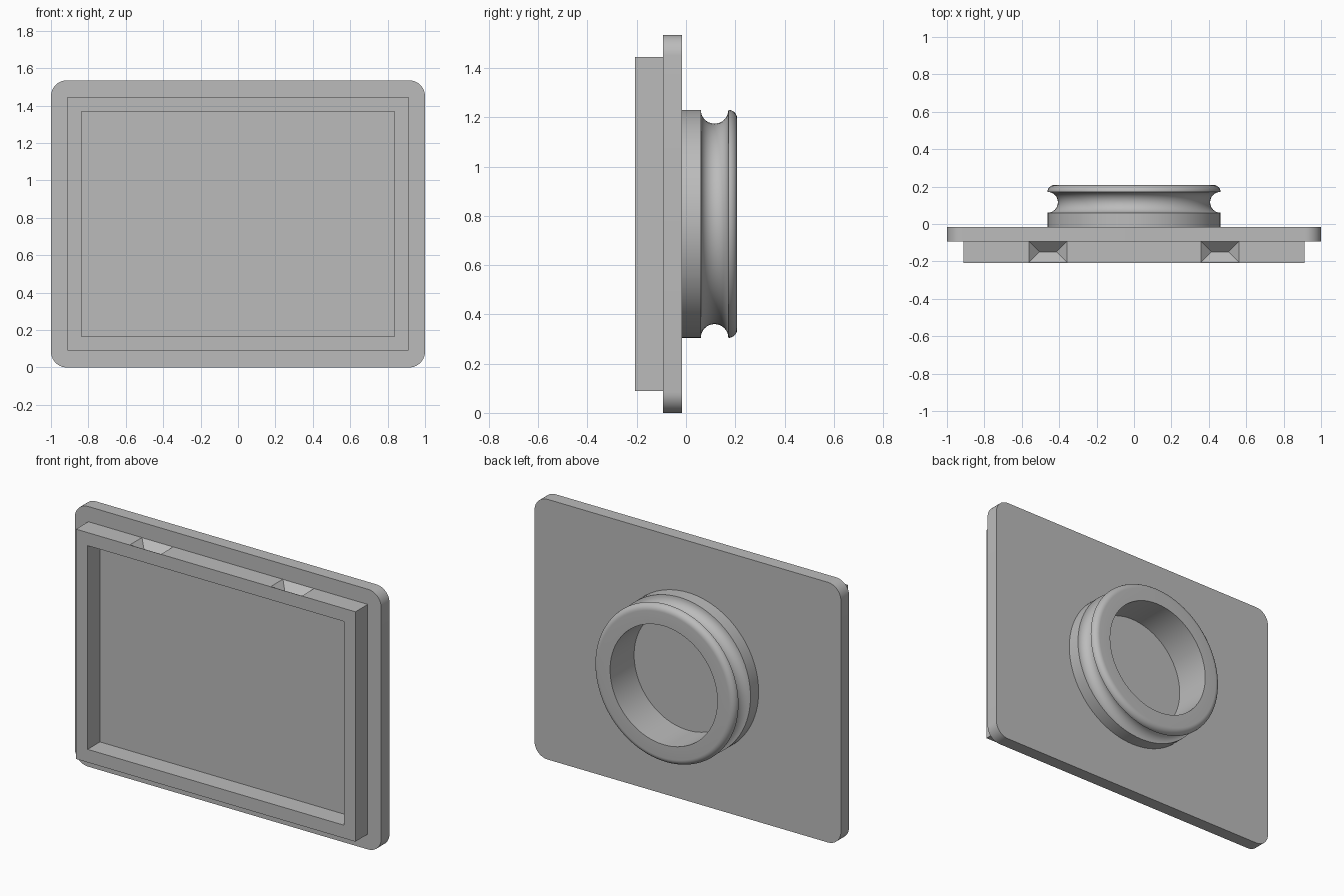
import bpy, bmesh, math
from mathutils import Vector, Matrix

old = bpy.data.objects.get("Cube")
if old:
    bpy.data.objects.remove(old, do_unlink=True)

grey = bpy.data.materials.new("plain_grey")
grey.use_nodes = True
grey.diffuse_color = (0.5, 0.5, 0.5, 1)
grey.node_tree.nodes["Principled BSDF"].inputs["Base Color"].default_value = (0.5, 0.5, 0.5, 1)

HEIGHT = 1.535
MID = HEIGHT / 2
FRONT, SEAM, BACK, RIM = -0.208, -0.093, -0.016, 0.208


def finish(name, bm):
    bmesh.ops.recalc_face_normals(bm, faces=bm.faces)
    mesh = bpy.data.meshes.new(name)
    bm.to_mesh(mesh)
    bm.free()
    mesh.materials.append(grey)
    obj = bpy.data.objects.new(name, mesh)
    bpy.context.collection.objects.link(obj)
    return obj


def activate(obj):
    bpy.ops.object.select_all(action="DESELECT")
    obj.select_set(True)
    bpy.context.view_layer.objects.active = obj


def smooth(obj):
    activate(obj)
    bpy.ops.object.shade_smooth_by_angle(angle=math.radians(30))


def box(name, half_x, half_z, y0, y1, corner=0):
    bm = bmesh.new()
    size = Matrix.Diagonal((2 * half_x, y1 - y0, 2 * half_z, 1))
    bmesh.ops.create_cube(bm, size=1, matrix=Matrix.Translation((0, (y0 + y1) / 2, MID)) @ size)
    if corner:
        edges = [e for e in bm.edges if abs(e.verts[0].co.y - e.verts[1].co.y) > 0.01]
        bmesh.ops.bevel(bm, geom=edges, offset=corner, segments=10, profile=0.5, affect="EDGES")
    return finish(name, bm)


def notch_cutter(x, side):
    # Inverted hip roof with 45 degree slopes, standing a little proud of the frame
    depth, lift, half_x = 0.0565, 0.02, 0.102
    bm = bmesh.new()
    surface = MID + side * 0.678
    verts = []
    for sx in (-1, 1):
        for sy in (-1, 1):
            verts.append(bm.verts.new((x + sx * (half_x + lift), -0.149 + sy * (depth + lift),
                                       surface + side * lift)))
        verts.append(bm.verts.new((x + sx * (half_x - depth), -0.149, surface - side * depth)))
    bmesh.ops.convex_hull(bm, input=verts)
    return finish("notch_cutter", bm)


def cut(obj, cutter):
    cutter.hide_render = True
    mod = obj.modifiers.new("cut", "BOOLEAN")
    mod.operation = "DIFFERENCE"
    mod.solver = "EXACT"
    mod.object = cutter
    activate(obj)
    bpy.ops.object.modifier_apply(modifier=mod.name)
    bpy.data.objects.remove(cutter, do_unlink=True)


# Rounded base plate
smooth(box("base_plate", 1.0, MID, SEAM, BACK, corner=0.085))

# Raised rectangular frame, open in the middle, with pry notches
frame = box("front_frame", 0.912, 0.678, FRONT, SEAM)
cut(frame, box("opening_cutter", 0.836, 0.601, FRONT - 0.1, SEAM + 0.1))
for notch_x in (-0.46, 0.46):
    for side in (-1, 1):
        cut(frame, notch_cutter(notch_x, side))

# Lathed ring on the back with a half-round groove and a rounded lip
R, INNER, GROOVE, LIP = 0.463, 0.35, 0.056, 0.036
profile = [(INNER, BACK), (R, BACK)]
for i in range(17):
    a = math.pi * i / 16
    profile.append((R - GROOVE * math.sin(a), 0.116 - GROOVE * math.cos(a)))
for i in range(9):
    a = math.pi / 2 * i / 8
    profile.append((R - LIP + LIP * math.cos(a), RIM - LIP + LIP * math.sin(a)))
profile.append((INNER, RIM))

bm = bmesh.new()
ring = [bm.verts.new((r, y, MID)) for r, y in profile]
edges = [bm.edges.new((ring[i], ring[(i + 1) % len(ring)])) for i in range(len(ring))]
bmesh.ops.spin(bm, geom=ring + edges, cent=Vector((0, 0, MID)), axis=(0, 1, 0),
               angle=math.tau, steps=96, use_merge=False)
bmesh.ops.remove_doubles(bm, verts=bm.verts, dist=0.0002)
smooth(finish("grooved_ring", bm))
bpy.ops.object.select_all(action="DESELECT")
